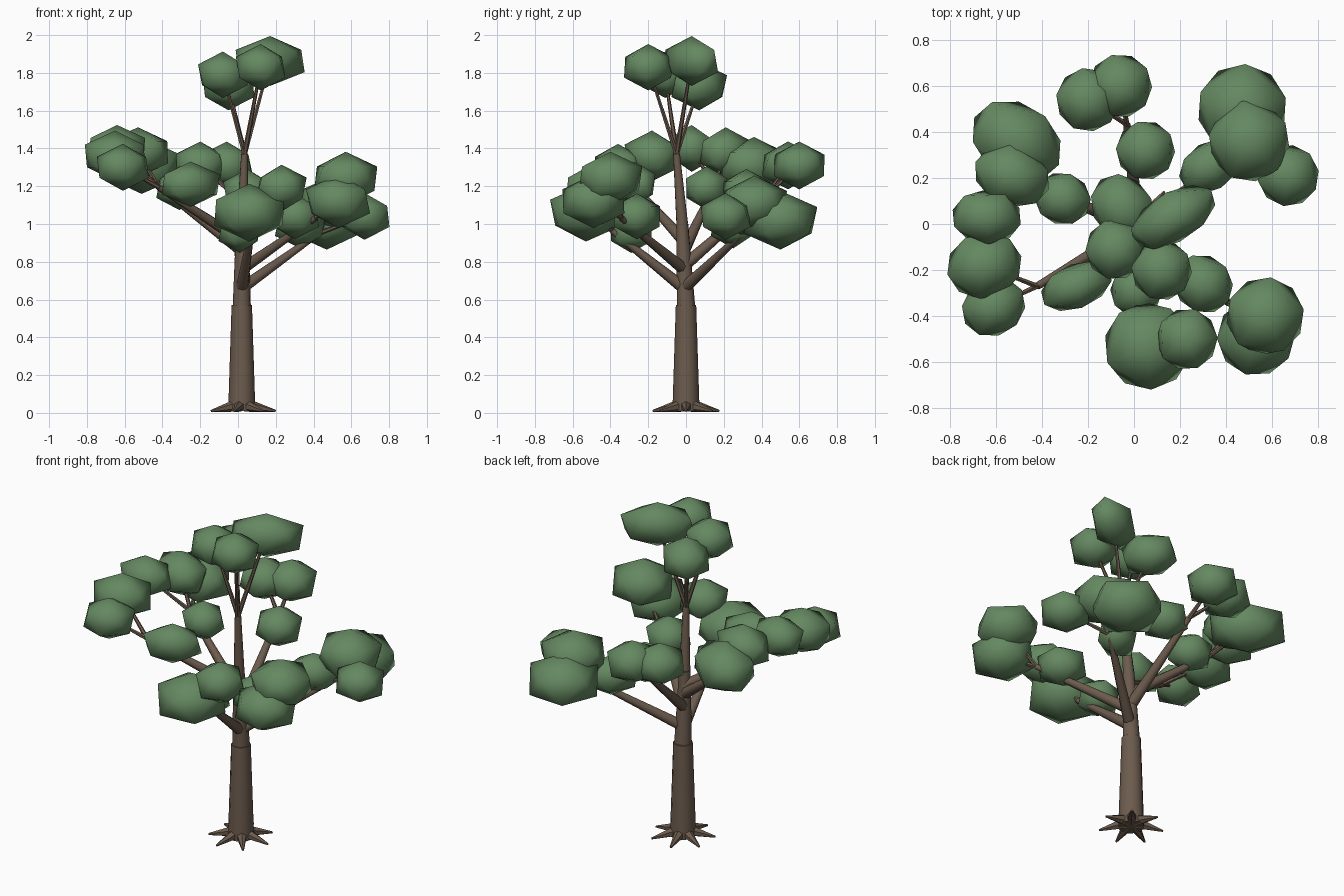
import bpy, bmesh, math, random
from mathutils import Vector, Matrix

if "Cube" in bpy.data.objects:
    bpy.data.objects.remove(bpy.data.objects["Cube"])

random.seed(4)

def material(name, rgb):
    m = bpy.data.materials.new(name)
    m.diffuse_color = (*rgb, 1)
    m.use_nodes = True
    m.node_tree.nodes["Principled BSDF"].inputs["Base Color"].default_value = m.diffuse_color
    return m

BARK = material("bark", (0.15, 0.105, 0.075))
LEAF = material("leaves", (0.13, 0.25, 0.12))

def finish(name, bm, mat, angle):
    me = bpy.data.meshes.new(name)
    bm.to_mesh(me)
    bm.free()
    ob = bpy.data.objects.new(name, me)
    bpy.context.collection.objects.link(ob)
    me.materials.append(mat)
    bpy.ops.object.select_all(action='DESELECT')
    ob.select_set(True)
    bpy.context.view_layer.objects.active = ob
    bpy.ops.object.shade_smooth_by_angle(angle=math.radians(angle))

def limb(name, a, b, r1, r2, sides=8):
    """Tapered cylinder from a to b."""
    a, b = Vector(a), Vector(b)
    d = b - a
    bm = bmesh.new()
    mat = Matrix.Translation((a + b) / 2) @ d.to_track_quat('Z', 'Y').to_matrix().to_4x4()
    bmesh.ops.create_cone(bm, cap_ends=True, segments=sides, radius1=r1,
                          radius2=r2, depth=d.length, matrix=mat)
    finish(name, bm, BARK, 50)

def leaf_clump(name, c, r, stretch, out):
    """Low-poly ball of leaves, stretched along out, flatter when wide."""
    bm = bmesh.new()
    bmesh.ops.create_icosphere(bm, subdivisions=1, radius=1)
    spin = Matrix.Rotation(random.uniform(0, math.tau), 4, 'Z')
    k = math.sqrt(stretch)
    scale = Matrix.Diagonal((r * k / 0.87, r / k / 0.87, 0.055 + 0.53 * r, 1))
    turn = Matrix.Rotation(math.atan2(out.y, out.x), 4, 'Z')
    bmesh.ops.transform(bm, matrix=Matrix.Translation(c) @ turn @ scale @ spin, verts=bm.verts)
    finish(name, bm, LEAF, 80)

# Trunk sections, each starting a little thinner than the last
knots = [Vector(p) for p in ((0.02, 0, 0.01), (0.02, 0, 0.57), (0.022, -0.02, 1), (0.035, -0.05, 1.37))]
for i, (r1, r2) in enumerate(((0.072, 0.054), (0.048, 0.032), (0.031, 0.018))):
    limb(f"trunk_{i}", knots[i], knots[i + 1], r1, r2, 12)
base, top = knots[0], knots[3]

# Roots
for i in range(7):
    d = Vector((math.cos(math.tau * i / 7), math.sin(math.tau * i / 7), 0))
    limb(f"root_{i}", base + d * 0.03 + Vector((0, 0, 0.03)), base + d * 0.18, 0.034, 0.006, 6)

# Branches: start height, stretch of inner and outer clumps, clumps as x, y, z, radius;
# the first clump sits along the branch, the others on twigs at its end
branches = {
    "left_front": (0.91, 1.7, 1.15, [(-0.25, -0.27, 1.21, 0.122), (-0.61, -0.36, 1.3, 0.13),
                                     (-0.65, -0.18, 1.36, 0.15)]),
    "left_back": (0.86, 1.1, 1.3, [(-0.31, 0.11, 1.19, 0.115), (-0.64, 0.03, 1.4, 0.13),
                                   (-0.53, 0.21, 1.38, 0.145), (-0.51, 0.36, 1.31, 0.18)]),
    "back": (0.78, 1, 1, [(0.05, 0.32, 1.17, 0.125), (-0.2, 0.54, 1.31, 0.135),
                          (-0.06, 0.6, 1.31, 0.135)]),
    "right_back": (0.66, 1.4, 1, [(0.33, 0.25, 0.99, 0.12), (0.67, 0.21, 1.04, 0.13),
                                  (0.5, 0.36, 1.11, 0.172), (0.47, 0.5, 1.02, 0.19)]),
    "right_front": (0.76, 1.1, 1, [(0.3, -0.26, 1.04, 0.125), (0.57, -0.4, 1.24, 0.165),
                                   (0.53, -0.49, 1.12, 0.165)]),
    "front": (0.66, 1, 1, [(0.01, -0.29, 0.96, 0.11), (0.06, -0.53, 1.06, 0.185),
                           (0.23, -0.5, 1.19, 0.13)]),
}
for name, (z, inner, stretch, clumps) in branches.items():
    mid, *outer = [Vector(c[:3]) for c in clumps]
    mean = sum(outer, Vector()) / len(outer)
    end = mid.lerp(mean, 0.45) - Vector((0, 0, 0.07))
    limb(f"branch_{name}", (0.02, -0.01, z), end, 0.033, 0.016)
    leaf_clump(f"leaves_{name}_inner", mid, clumps[0][3], inner, mean - base)
    for i, c in enumerate(outer, 1):
        limb(f"twig_{name}_{i}", end, c, 0.013, 0.007, 6)
        leaf_clump(f"leaves_{name}_{i}", c, clumps[i][3], stretch, c - base)

# Crown of four clumps on the trunk top: x, y, z, radius, stretch
crown = [(-0.05, 0.07, 1.73, 0.138, 1.2), (0.17, 0.03, 1.863, 0.145, 1.9),
         (-0.08, -0.11, 1.79, 0.128, 1), (0.12, -0.2, 1.83, 0.128, 1)]
for i, (x, y, z, r, stretch) in enumerate(crown):
    c = Vector((x, y, z))
    limb(f"crown_twig_{i}", top, c, 0.014, 0.007, 6)
    leaf_clump(f"crown_leaves_{i}", c, r, stretch, c - top)
